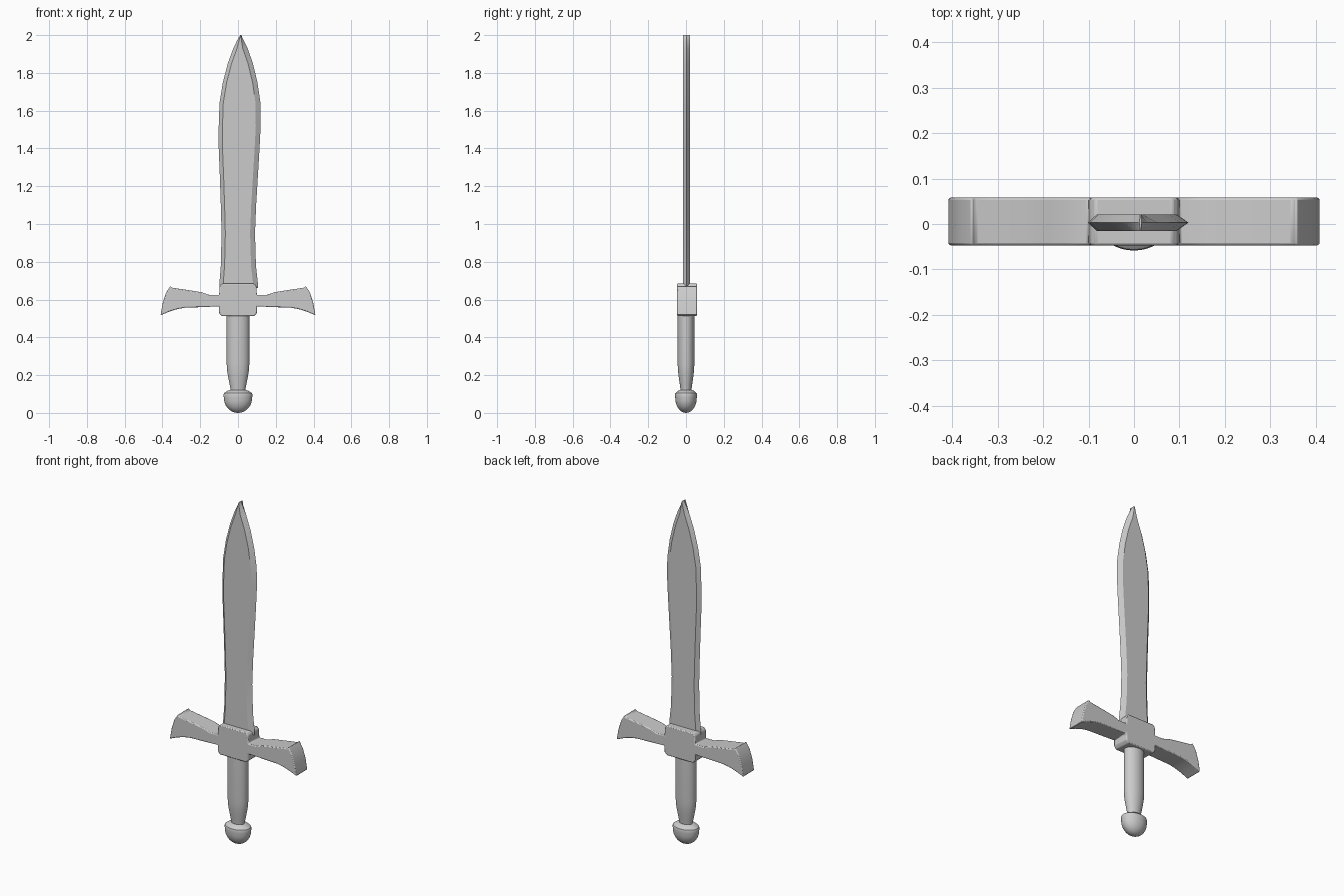
import bpy, bmesh
from math import cos, sin, tau, pi, radians

if "Cube" in bpy.data.objects:
    bpy.data.objects.remove(bpy.data.objects["Cube"])


def make_object(name, bm, angle=30):
    bmesh.ops.recalc_face_normals(bm, faces=bm.faces)
    mesh = bpy.data.meshes.new(name)
    bm.to_mesh(mesh)
    bm.free()
    ob = bpy.data.objects.new(name, mesh)
    bpy.context.collection.objects.link(ob)
    bpy.ops.object.select_all(action='DESELECT')
    ob.select_set(True)
    bpy.context.view_layer.objects.active = ob
    bpy.ops.object.shade_smooth_by_angle(angle=radians(angle))
    return ob


def loft(name, rings):
    """Skin closed rings of equal length and cap both ends."""
    bm = bmesh.new()
    loops = [[bm.verts.new(p) for p in ring] for ring in rings]
    n = len(loops[0])
    for a, b in zip(loops, loops[1:]):
        for i in range(n):
            j = (i + 1) % n
            bm.faces.new((a[i], a[j], b[j], b[i]))
    bm.faces.new(loops[0][::-1])
    bm.faces.new(loops[-1])
    return make_object(name, bm)


# Blade: hexagonal section, leaf-shaped outline (z, left x, right x)
outline = [(0.66, -0.098, 0.106), (0.69, -0.098, 0.105), (0.78, -0.091, 0.095),
           (0.95, -0.087, 0.090), (1.10, -0.091, 0.096), (1.25, -0.096, 0.105),
           (1.40, -0.102, 0.114), (1.52, -0.102, 0.120), (1.64, -0.098, 0.119),
           (1.75, -0.080, 0.103), (1.85, -0.054, 0.079), (1.93, -0.025, 0.051),
           (1.975, -0.003, 0.029), (2.0, 0.012, 0.017)]


def blade_ring(z, l, r):
    y0, t = 0.003, 0.018
    bl, br = min(0.02, (r - l) * 0.3), min(0.026, (r - l) * 0.35)
    return [(l, y0, z), (l + bl, y0 - t, z), (r - br, y0 - t, z),
            (r, y0, z), (r - br, y0 + t, z), (l + bl, y0 + t, z)]


loft("blade", [blade_ring(*o) for o in outline])

# Crossguard: half outline mirrored, extruded in depth, edges bevelled
half = [(0.085, 0.685), (0.097, 0.673), (0.1, 0.624), (0.15, 0.624), (0.19, 0.638),
        (0.25, 0.648), (0.31, 0.657), (0.35, 0.663), (0.358, 0.673), (0.382, 0.635),
        (0.399, 0.58), (0.41, 0.517), (0.365, 0.536), (0.32, 0.55), (0.28, 0.557),
        (0.19, 0.56), (0.1, 0.564), (0.1, 0.528), (0.085, 0.512)]
profile = half + [(-x, z) for x, z in reversed(half)]
bm = bmesh.new()
face = bm.faces.new([bm.verts.new((x, -0.047, z)) for x, z in profile])
moved = bmesh.ops.extrude_face_region(bm, geom=[face])["geom"]
bmesh.ops.translate(bm, vec=(0, 0.105, 0),
                    verts=[v for v in moved if isinstance(v, bmesh.types.BMVert)])
guard = make_object("crossguard", bm)
bevel = guard.modifiers.new("soft_edges", 'BEVEL')
bevel.width = 0.005
bevel.segments = 2
bevel.limit_method = 'ANGLE'
bevel.angle_limit = radians(40)


def oval_rings(points, squash, n=32):
    return [[(r * cos(tau * i / n), r * squash * sin(tau * i / n), z)
             for i in range(n)] for r, z in points]


# Grip: oval handle tapering to the pommel
grip = [(0.035, 0.09), (0.039, 0.125), (0.044, 0.15), (0.051, 0.185),
        (0.057, 0.22), (0.06, 0.26), (0.06, 0.52)]
loft("grip", oval_rings(grip, 0.74))

# Pommel: rounded bowl with a bevelled collar
bowl = [(0.075 * sin(a), 0.08 - 0.08 * cos(a))
        for a in [pi / 2 * (0.05 + 0.95 * k / 9) for k in range(10)]]
collar = [(0.077, 0.095), (0.074, 0.104), (0.055, 0.117), (0.038, 0.122)]
loft("pommel", oval_rings(bowl + collar, 0.76))
